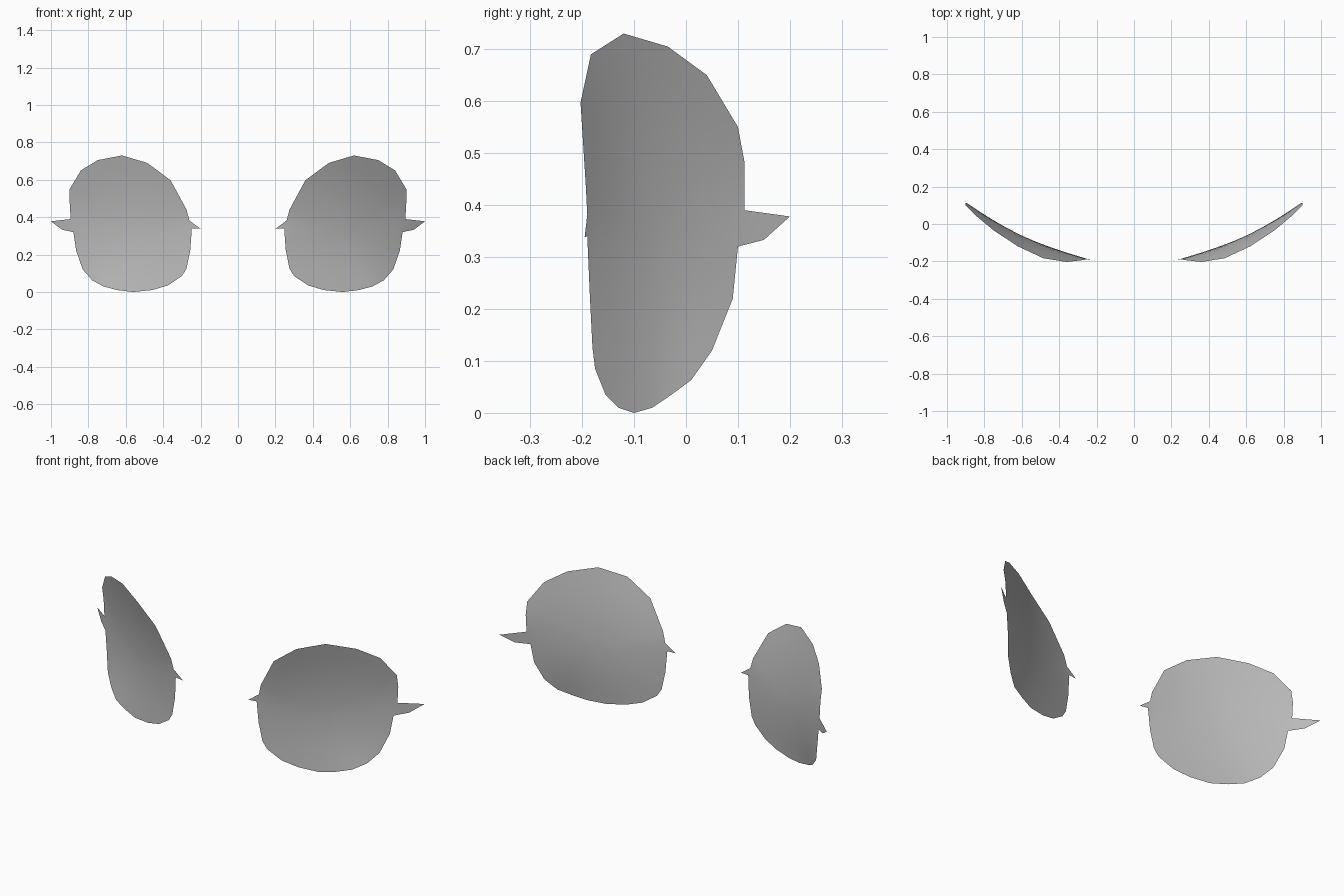
import bpy
import bmesh
import math
from mathutils import Vector

default = bpy.data.objects.get("Cube")
if default:
    bpy.data.objects.remove(default, do_unlink=True)

# Plain grey for both shells
grey = bpy.data.materials.new("plain grey")
grey.use_nodes = True
colour = (0.5, 0.5, 0.5, 1)
grey.diffuse_color = colour
grey.node_tree.nodes["Principled BSDF"].inputs["Base Color"].default_value = colour

# Rim of the left shell (x, y, z), clockwise from the top
RIM = [Vector(p) for p in (
    (.62, -.12, .73), (.75, -.035, .705), (.84, .04, .65), (.9, .1, .55),
    (.9, .113, .48), (.895, .113, .39), (.88, .1, .32), (.865, .09, .22),
    (.83, .05, .12), (.78, .01, .063), (.72, -.035, .03), (.645, -.065, .01),
    (.56, -.1, 0), (.46, -.13, .01), (.375, -.155, .035), (.3, -.175, .085),
    (.275, -.18, .125), (.255, -.185, .225), (.247, -.19, .34),
    (.26, -.19, .382), (.275, -.193, .44), (.36, -.203, .597), (.485, -.183, .69))]
OUTER_ROOT, INNER_ROOT = (5, 6), (18, 19)
OUTER_TIP = [(1, .2, .378), (.94, .15, .333)]
INNER_TIP = [(.2, -.195, .338)]
RINGS = 6


def rim_depth(x, z):
    """Depth inside the rim, blended smoothly from the rim by mean value weights."""
    arms = [Vector((p.x - x, p.z - z)) for p in RIM]
    count = len(arms)
    halves = [math.tan(arms[i].angle(arms[(i + 1) % count]) / 2) for i in range(count)]
    weights = [(halves[i - 1] + halves[i]) / arms[i].length for i in range(count)]
    return sum(w * p.y for w, p in zip(weights, RIM)) / sum(weights)


def build_shell(name, side):
    bm = bmesh.new()

    def vert(x, y, z):
        return bm.verts.new((side * x, y, z))

    centre = sum(RIM, Vector()) / len(RIM)
    rim = [vert(*p) for p in RIM]
    outer = rim
    count = len(rim)

    # Curved sheet as concentric rings closing on a centre point
    for ring in range(RINGS - 1, 0, -1):
        inner = []
        for p in RIM:
            q = centre.lerp(p, ring / RINGS)
            inner.append(vert(q.x, rim_depth(q.x, q.z), q.z))
        for i in range(count):
            j = (i + 1) % count
            bm.faces.new((outer[i], outer[j], inner[j], inner[i]))
        outer = inner
    hub = vert(centre.x, rim_depth(centre.x, centre.z), centre.z)
    for i in range(count):
        bm.faces.new((outer[i], outer[(i + 1) % count], hub))

    # Pointed tabs at the outer and inner edges
    for (a, b), tip in ((OUTER_ROOT, OUTER_TIP), (INNER_ROOT, INNER_TIP)):
        bm.faces.new([rim[a]] + [vert(*p) for p in tip] + [rim[b]])

    # Face the sheet forward
    bm.normal_update()
    for face in bm.faces:
        if face.normal.y > 0:
            face.normal_flip()
        face.smooth = True
    mesh = bpy.data.meshes.new(name)
    bm.to_mesh(mesh)
    bm.free()
    mesh.materials.append(grey)
    bpy.context.collection.objects.link(bpy.data.objects.new(name, mesh))


build_shell("left_shell", 1)
build_shell("right_shell", -1)
